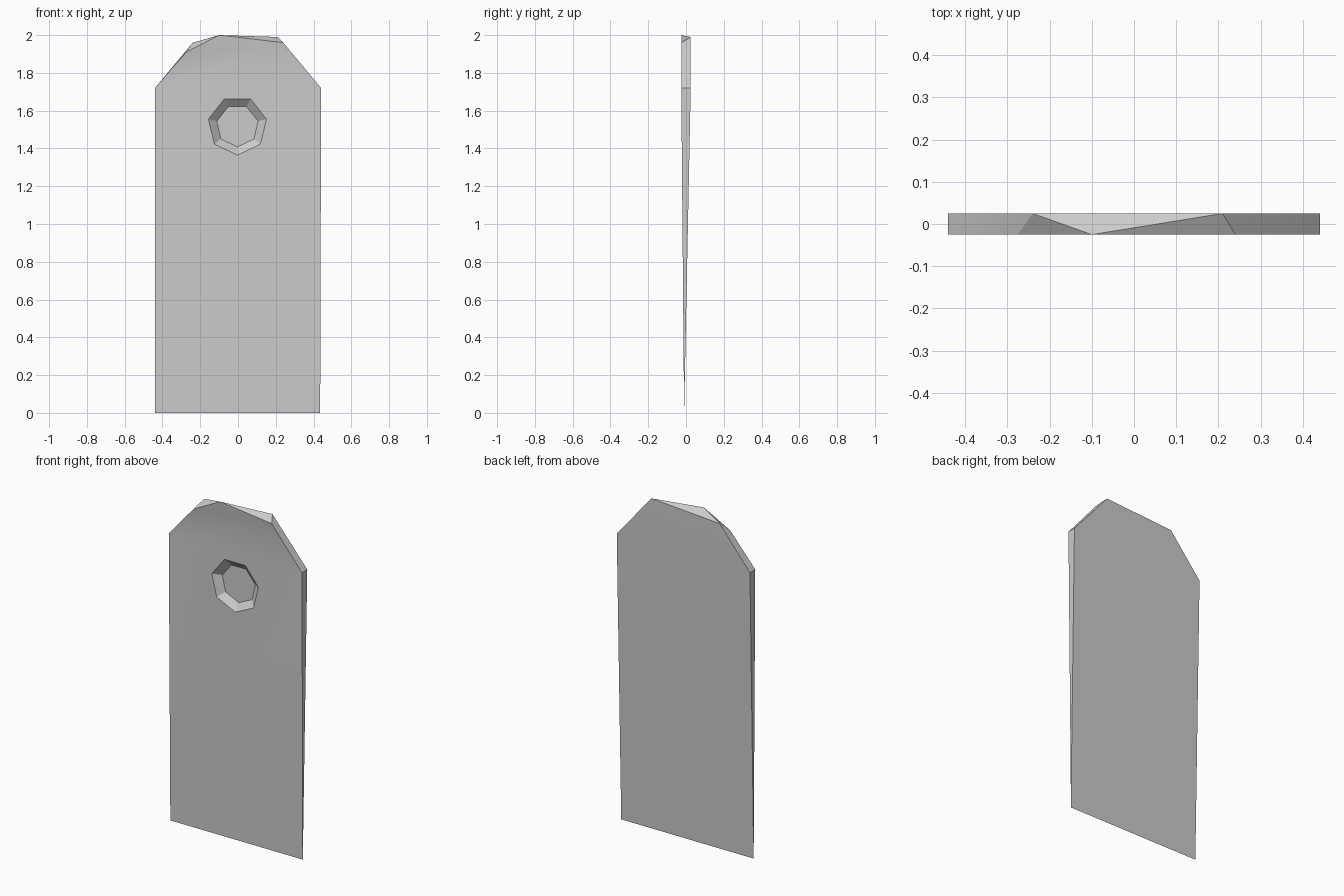
import bpy, bmesh
from math import pi, radians
from mathutils import Matrix, Vector

if "Cube" in bpy.data.objects:
    bpy.data.objects.remove(bpy.data.objects["Cube"])


def make_object(name, bm):
    bmesh.ops.recalc_face_normals(bm, faces=bm.faces)
    mesh = bpy.data.meshes.new(name)
    bm.to_mesh(mesh)
    bm.free()
    obj = bpy.data.objects.new(name, mesh)
    bpy.context.collection.objects.link(obj)
    return obj


# Tapered slab: knife edge at the bottom, faceted crown at the top
bm = bmesh.new()
V = lambda x, y, z: bm.verts.new((x, y, z))
bot_l, bot_r = V(-0.44, -0.01, 0), V(0.435, -0.01, 0)
# front rim of the crown
f = [V(-0.44, -0.025, 1.72), V(-0.275, -0.025, 1.91), V(-0.1, -0.025, 2.0),
     V(0.24, -0.025, 1.96), V(0.44, -0.025, 1.72)]
# back rim of the crown
b = [V(-0.44, 0.025, 1.72), V(-0.24, 0.025, 1.96),
     V(0.21, 0.025, 1.99), V(0.44, 0.025, 1.72)]
# slightly sunken top edge of the front panel
p = [V(-0.235, -0.018, 1.91), V(0.2, -0.018, 1.935)]

faces = [
    (bot_l, bot_r, f[4]), (bot_l, f[4], f[0]),            # front panel
    (f[0], f[4], p[1]), (f[0], p[1], p[0]),
    (f[0], p[0], f[1]), (f[1], p[0], f[2]),               # front rim
    (p[0], p[1], f[2]), (p[1], f[3], f[2]), (p[1], f[4], f[3]),
    (bot_r, bot_l, b[0]), (bot_r, b[0], b[3]),            # back
    (b[3], b[0], b[1], b[2]),
    (bot_l, f[0], b[0]), (bot_r, b[3], f[4]),             # side wedges
    (f[0], f[1], b[1]), (f[0], b[1], b[0]),               # crown edge
    (f[1], f[2], b[1]), (b[1], f[2], b[2]),
    (f[2], f[3], b[2]), (f[3], f[4], b[3]), (f[3], b[3], b[2]),
]
for face in faces:
    bm.faces.new(face)
slab = make_object("tag_slab", bm)

# Seven-sided tapered recess in the front
bm = bmesh.new()
y0, y1 = -0.035, 0.012
bmesh.ops.create_cone(
    bm, cap_ends=True, segments=7, radius1=0.172, radius2=0.112, depth=y1 - y0,
    matrix=Matrix.Translation(Vector((-0.003, (y0 + y1) / 2, 1.52)))
    @ Matrix.Rotation(-pi / 2, 4, 'X'))
cutter = make_object("recess_cutter", bm)
cutter.hide_render = True

mod = slab.modifiers.new("recess", 'BOOLEAN')
mod.operation = 'DIFFERENCE'
mod.solver = 'EXACT'
mod.object = cutter
bpy.context.view_layer.objects.active = slab
slab.select_set(True)
bpy.ops.object.modifier_apply(modifier=mod.name)
bpy.data.objects.remove(cutter)
bpy.ops.object.shade_smooth_by_angle(angle=radians(20))
